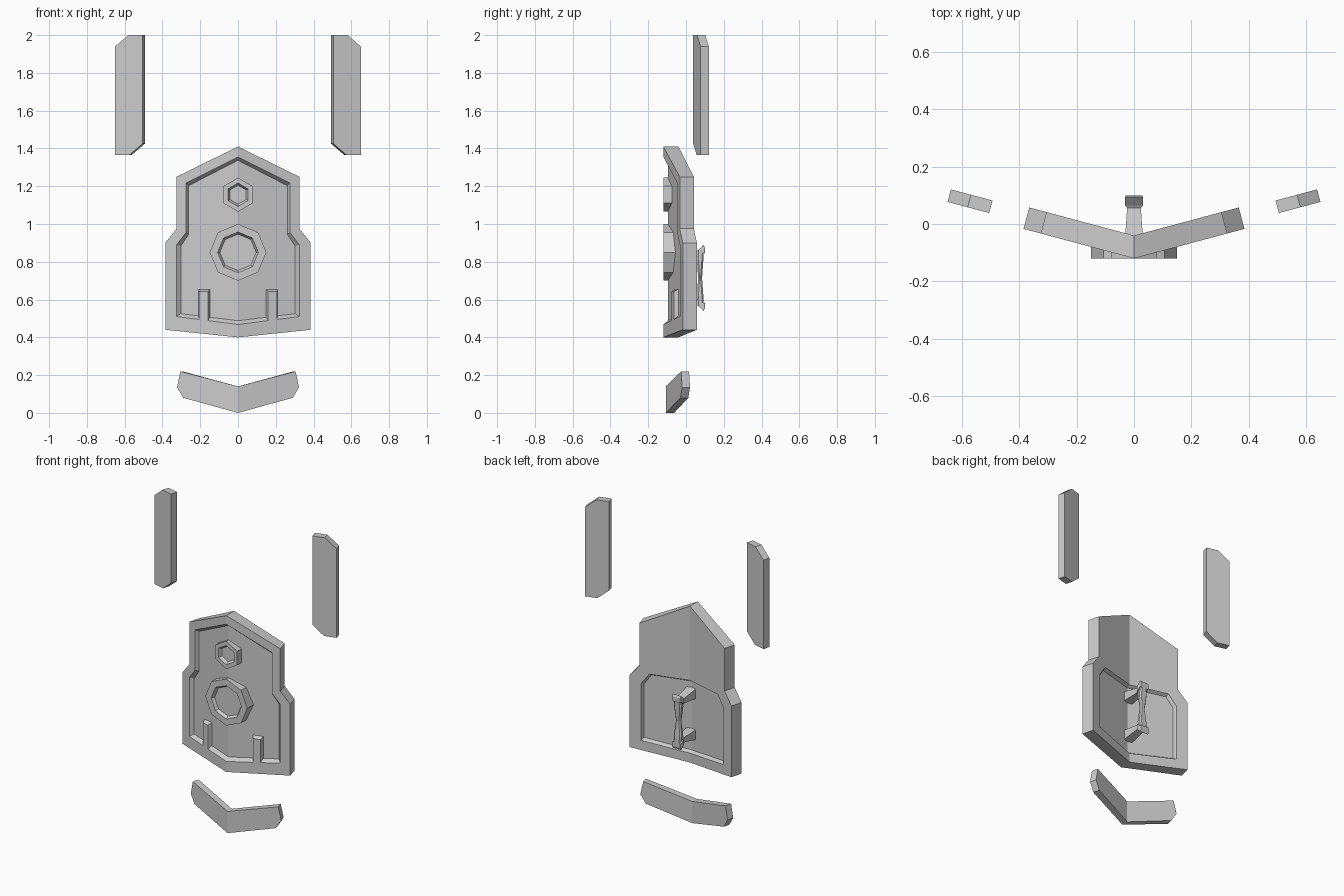
import bpy, bmesh, math

if "Cube" in bpy.data.objects:
    bpy.data.objects.remove(bpy.data.objects["Cube"])

C, S, T = math.cos(math.radians(15)), math.sin(math.radians(15)), math.tan(math.radians(15))


def finish(name, bm):
    bmesh.ops.remove_doubles(bm, verts=bm.verts, dist=0.0005)
    bmesh.ops.recalc_face_normals(bm, faces=bm.faces)
    me = bpy.data.meshes.new(name)
    bm.to_mesh(me)
    bm.free()
    ob = bpy.data.objects.new(name, me)
    bpy.context.collection.objects.link(ob)
    return ob


def swept(x, z, w, y0, s):
    """Point on a plane swept back 15 degrees, w deep behind its front; mitred at x = 0."""
    if x == 0:
        return (0, y0 + w / C, z)
    return (s * (x - w * S), y0 + x * T + w * C, z)


def strip(bm, a, b, closed=False):
    n = len(a)
    for i in range(n if closed else n - 1):
        j = (i + 1) % n
        bm.faces.new((a[i], a[j], b[j], b[i]))


def swept_slab(name, outline, y0, w0, w1, front=None, closed=True):
    """Mirrored pair of slabs; an open outline joins its halves at x = 0."""
    bm = bmesh.new()
    for s in (1, -1):
        a = [bm.verts.new(swept(x, z, w0, y0, s)) for x, z in (front or outline)]
        b = [bm.verts.new(swept(x, z, w1, y0, s)) for x, z in outline]
        strip(bm, a, b, closed)
        bm.faces.new(a)
        bm.faces.new(b)
    return finish(name, bm)


# Chest plate: rim and recess on the front, smaller recess on the back
THICK = 0.077
outer = [(0, 1.41), (.325, 1.25), (.325, .975), (.385, .90), (.385, .44), (0, .40)]
rim = [(0, 1.355), (.275, 1.217), (.275, .955), (.325, .89), (.325, .51), (0, .468)]
floor = [(0, 1.337), (.267, 1.203), (.267, .945), (.309, .883), (.309, .525), (0, .488)]
back_rim = [(0, .93), (.265, .93), (.315, .86), (.315, .495), (0, .46)]
back_floor = [(0, .918), (.258, .918), (.303, .853), (.303, .507), (0, .473)]
bm = bmesh.new()
for side in (1, -1):
    def chain(pts, w):
        return [bm.verts.new(swept(x, z, w, -.12, side)) for x, z in pts]
    fo, fr, ff = chain(outer, 0), chain(rim, 0), chain(floor, .023)
    bo, br, bf = chain(outer, THICK), chain(back_rim, THICK), chain(back_floor, THICK - .02)
    strip(bm, fo, fr)
    strip(bm, fr, ff)
    bm.faces.new(ff)
    strip(bm, fo, bo)
    bm.faces.new(bo + br[::-1])
    strip(bm, br, bf)
    bm.faces.new(bf)
finish("chest_plate", bm)

# Raised posts at the bottom of the front recess
swept_slab("rim_posts", [(.153, .488), (.153, .655), (.216, .655), (.216, .493)], -.12, 0, .024,
           front=[(.16, .488), (.16, .643), (.206, .643), (.206, .493)])

# Side plates and lower plate
swept_slab("side_plates", [(.505, 1.425), (.505, 2.0), (.58, 2.0), (.65, 1.94),
                           (.65, 1.365), (.575, 1.365)][::1], -.097, 0, .045)
swept_slab("lower_plate", [(0, .14), (.305, .22), (.323, .135), (.29, .08), (0, 0)],
           -.107, 0, .043, closed=False)


# Dials: flat-faced polygonal rings seated on the ridged recess floor
def dial(name, zc, sides, r_out, r_in):
    bm = bmesh.new()
    rings = []
    for r, y in ((r_out, None), (r_out, -.12), (r_in, -.12), (r_in - .012, -.101)):
        ring = []
        for i in range(sides):
            a = 2 * math.pi * i / sides
            x = r * math.sin(a)
            yy = -.094 + abs(x) * T if y is None else y
            ring.append(bm.verts.new((x, yy, zc + r * math.cos(a))))
        rings.append(ring)
    for a, b in zip(rings, rings[1:]):
        strip(bm, a, b, True)
    bm.faces.new(rings[-1])
    finish(name, bm)


dial("large_dial", .85, 8, .15, .108)
dial("small_dial", 1.155, 6, .09, .062)


# Rear handle: two arms and a waisted grip
def loft(name, sections):
    bm = bmesh.new()
    rings = [[bm.verts.new(p) for p in sec] for sec in sections]
    for a, b in zip(rings, rings[1:]):
        strip(bm, a, b, True)
    bm.faces.new(rings[0])
    bm.faces.new(rings[-1])
    finish(name, bm)


for name, sign in (("upper_handle_arm", 1), ("lower_handle_arm", -1)):
    secs = []
    for y, hw, near, far in ((-.062, .032, .10, .165), (.055, .024, .11, .142), (.065, .031, .11, .148),
                             (.094, .031, .135, .174), (.1, .028, .13, .16)):
        z0, z1 = .714 + sign * near, .714 + sign * far
        secs.append([(-hw, y, z0), (hw, y, z0), (hw, y, z1), (-hw, y, z1)])
    loft(name, secs)

grip = []
for z, hw, y0, y1 in ((.57, .022, .06, .094), (.62, .027, .058, .092), (.714, .017, .064, .085),
                      (.81, .027, .058, .092), (.858, .022, .06, .094)):
    c = .008
    grip.append([(-hw, y0 + c, z), (-hw + c, y0, z), (hw - c, y0, z), (hw, y0 + c, z),
                 (hw, y1 - c, z), (hw - c, y1, z), (-hw + c, y1, z), (-hw, y1 - c, z)])
loft("handle_grip", grip)
